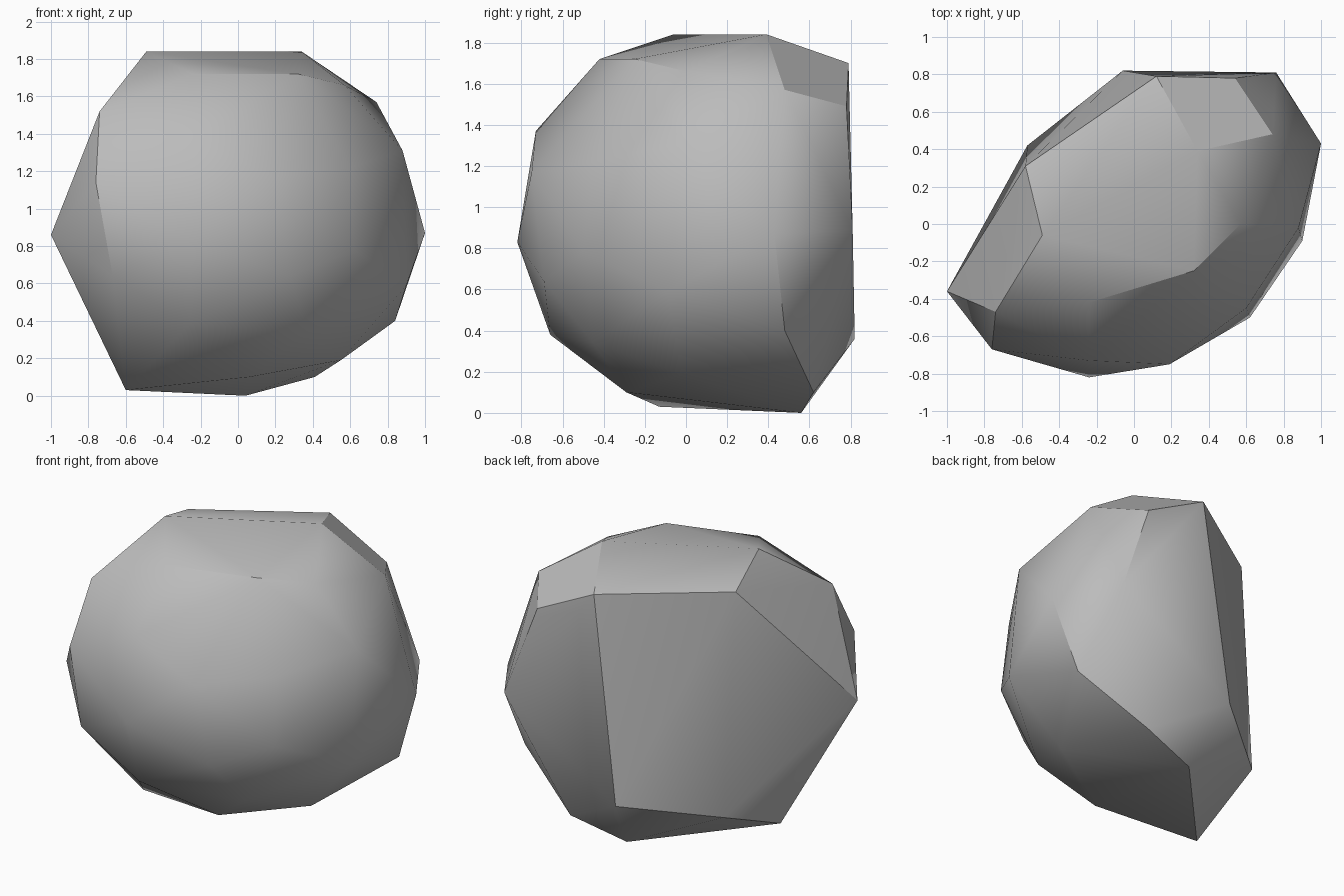
import bpy
import bmesh
import math

# Remove the default cube only
default_cube = bpy.data.objects.get("Cube")
if default_cube:
    bpy.data.objects.remove(default_cube, do_unlink=True)


def make_material(name, color):
    """Plain single-colour material."""
    material = bpy.data.materials.new(name)
    material.use_nodes = True
    material.diffuse_color = color
    shader = next(n for n in material.node_tree.nodes if n.type == "BSDF_PRINCIPLED")
    shader.inputs["Base Color"].default_value = color
    shader.inputs["Roughness"].default_value = 0.9
    return material


def make_boulder(name, corner_groups, material):
    """Stretch a convex faceted skin over the corner points."""
    bm = bmesh.new()
    for group in corner_groups:
        for corner in group:
            bm.verts.new(corner)
    hull = bmesh.ops.convex_hull(bm, input=bm.verts[:])
    loose = {g for g in hull["geom_interior"] + hull["geom_unused"]
             if isinstance(g, bmesh.types.BMVert)}
    bmesh.ops.delete(bm, geom=list(loose), context="VERTS")
    # Merge triangles that lie in nearly the same plane into broad facets
    bmesh.ops.dissolve_limit(bm, angle_limit=math.radians(3),
                             verts=bm.verts[:], edges=bm.edges[:])
    bmesh.ops.recalc_face_normals(bm, faces=bm.faces[:])
    mesh = bpy.data.meshes.new(name)
    bm.to_mesh(mesh)
    bm.free()
    mesh.materials.append(material)
    boulder = bpy.data.objects.new(name, mesh)
    bpy.context.collection.objects.link(boulder)
    return boulder


# Corners of the broad sloping crown
crown = [(-.49, -.06, 1.84), (.34, .39, 1.84), (.57, 0, 1.66),
         (.32, -.25, 1.72), (-.24, -.42, 1.72), (-.58, .31, 1.72)]

# Corners of the flat split face at the back and its chipped upper corner
split_back = [(.12, .79, 1.7), (.54, .78, 1.49), (.74, .48, 1.57),
              (.76, .81, .89), (-.06, .82, .36), (-.57, .42, .27)]

# Corners of the rounded front and sides
front_bulge = [(-.24, -.73, 1.37), (.19, -.75, 1.17), (.6, -.45, 1.22),
               (-.24, -.82, .83), (.28, -.69, .64), (.62, -.5, .78),
               (-.26, -.66, .38), (.37, -.45, .34)]
left_side = [(.88, -.02, 1.31), (1, .43, .87), (.9, -.09, .59), (.84, .48, .4)]
right_side = [(-.74, -.47, 1.52), (-.76, -.67, 1.14), (-1, -.36, .86), (-.67, -.68, .64)]

# Corners of the underside
base = [(.55, -.02, .19), (.41, .62, .1), (.04, .56, 0), (-.6, -.13, .03), (.06, -.29, .1)]

stone = make_material("stone_grey", (.5, .5, .5, 1))
boulder = make_boulder("boulder", [crown, split_back, front_bulge, left_side, right_side, base], stone)

# Soft shading across shallow facets, crisp along the strong breaks
bpy.ops.object.select_all(action="DESELECT")
boulder.select_set(True)
bpy.context.view_layer.objects.active = boulder
bpy.ops.object.shade_smooth_by_angle(angle=math.radians(30))
